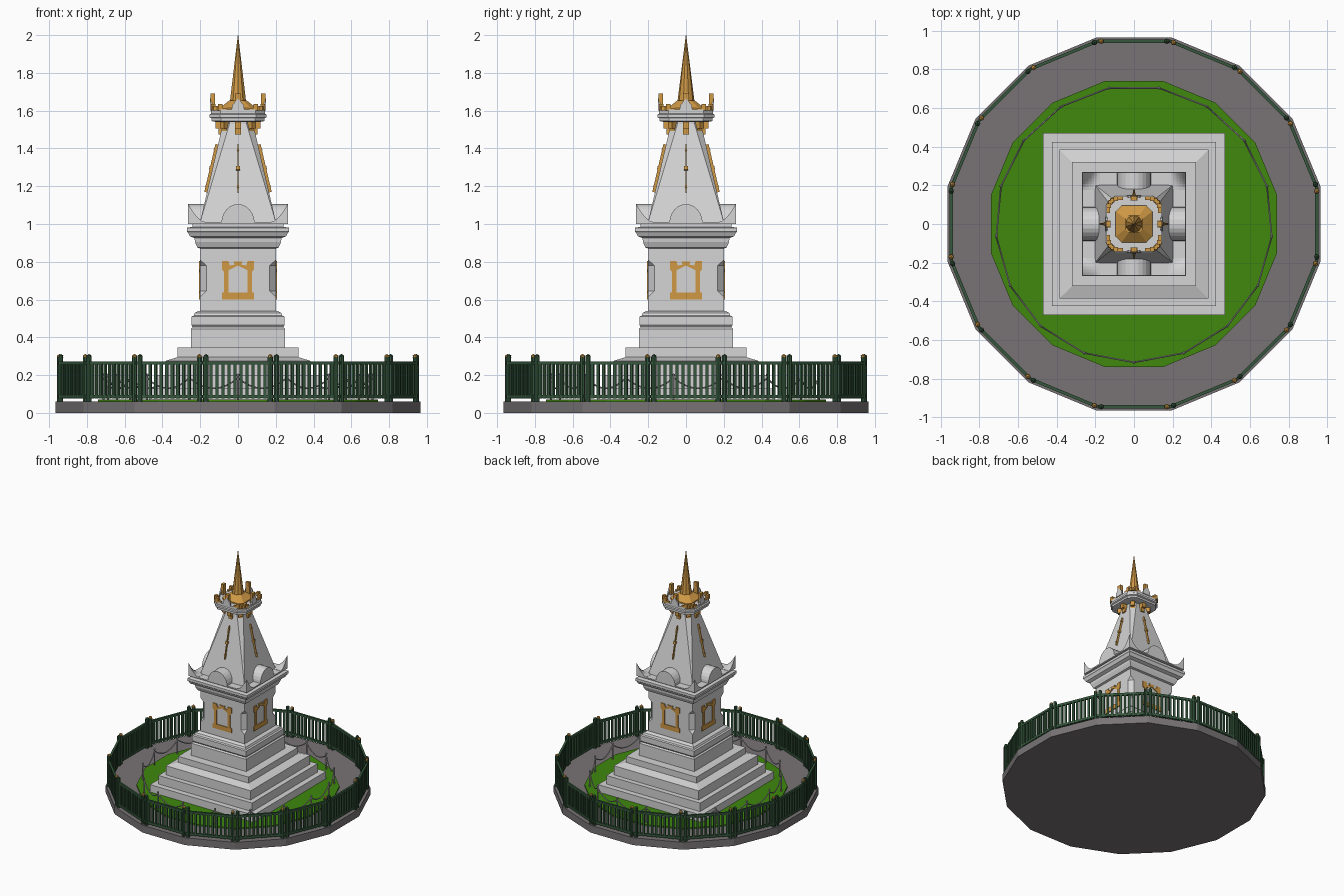
import bpy, bmesh, math
from mathutils import Matrix, Vector

if "Cube" in bpy.data.objects:
    bpy.data.objects.remove(bpy.data.objects["Cube"])

def material(name, rgb):
    m = bpy.data.materials.new(name)
    m.diffuse_color = (*rgb, 1)
    m.use_nodes = True
    m.node_tree.nodes["Principled BSDF"].inputs["Base Color"].default_value = m.diffuse_color
    return m

STONE = material("pale stone", (0.66, 0.66, 0.66))
GOLD = material("gold", (0.63, 0.32, 0.06))
PAVING = material("grey paving", (0.19, 0.175, 0.18))
GRASS = material("grass green", (0.05, 0.25, 0.004))
IRON = material("dark green iron", (0.035, 0.095, 0.045))
STEEL = material("chain grey", (0.45, 0.45, 0.45))

def finish(bm, name, mat, copies=1):
    """Repeat the geometry around z, tidy it and make the object."""
    src = bm.verts[:] + bm.edges[:] + bm.faces[:]
    for k in range(1, copies):
        d = bmesh.ops.duplicate(bm, geom=src)["geom"]
        bmesh.ops.rotate(bm, verts=[v for v in d if isinstance(v, bmesh.types.BMVert)],
                         matrix=Matrix.Rotation(2 * math.pi * k / copies, 3, 'Z'))
    bmesh.ops.remove_doubles(bm, verts=bm.verts[:], dist=1e-5)
    bmesh.ops.recalc_face_normals(bm, faces=bm.faces[:])
    me = bpy.data.meshes.new(name)
    bm.to_mesh(me)
    bm.free()
    me.materials.append(mat)
    ob = bpy.data.objects.new(name, me)
    bpy.context.collection.objects.link(ob)
    return ob

def box(bm, x0, x1, y0, y1, z0, z1):
    m = Matrix.Translation(((x0 + x1) / 2, (y0 + y1) / 2, (z0 + z1) / 2))
    bmesh.ops.create_cube(bm, size=1, matrix=m @ Matrix.Diagonal((x1 - x0, y1 - y0, z1 - z0, 1)))

def cone(bm, x, y, z0, z1, r0, r1, n, turn=0):
    m = Matrix.Translation((x, y, (z0 + z1) / 2)) @ Matrix.Rotation(turn, 4, 'Z')
    bmesh.ops.create_cone(bm, cap_ends=True, segments=n, radius1=r0, radius2=r1, depth=z1 - z0, matrix=m)

def loft(name, rings, mat):
    """Stack of squares with cut corners: (half width, corner cut, z)."""
    bm = bmesh.new()
    loops = []
    for h, c, z in rings:
        a = h - max(c, 1e-7)
        pts = [(h, -a), (h, a), (a, h), (-a, h), (-h, a), (-h, -a), (-a, -h), (a, -h)]
        loops.append([bm.verts.new((x, y, z)) for x, y in pts])
    for p, q in zip(loops, loops[1:]):
        for i in range(8):
            bm.faces.new((p[i], p[(i + 1) % 8], q[(i + 1) % 8], q[i]))
    bm.faces.new(loops[0])
    bm.faces.new(loops[-1])
    return finish(bm, name, mat)

def prism(bm, pts, y0, y1):
    """Outline in x and z, extruded along y."""
    f = bm.faces.new([bm.verts.new((x, y0, z)) for x, z in pts])
    e = bmesh.ops.extrude_face_region(bm, geom=[f])["geom"]
    bmesh.ops.translate(bm, verts=[v for v in e if isinstance(v, bmesh.types.BMVert)], vec=(0, y1 - y0, 0))

# ground: paved disc and lawn, both 16-sided
for name, r, z0, z1, mat in (("paved_base", 0.984, 0, 0.06, PAVING), ("lawn", 0.755, 0.055, 0.07, GRASS)):
    bm = bmesh.new()
    cone(bm, 0, 0, z0, z1, r, r, 16, math.pi / 16)
    finish(bm, name, mat)

# stepped plinth
loft("plinth_steps", [(h, 0, z) for h, z in (
    (.47, .06), (.47, .13), (.425, .13), (.425, .2), (.385, .2), (.385, .275), (.32, .295),
    (.32, .345), (.25, .345), (.25, .445), (.24, .455), (.247, .465), (.247, .51), (.235, .515),
    (.228, .53), (.21, .54))], STONE)

# shaft with stopped corner chamfers, then the cornice
loft("shaft", [(.2, 0, .54), (.2, 0, .615), (.2, .032, .645), (.2, .032, .78), (.2, 0, .81), (.2, 0, .875)], STONE)
loft("cornice", [(h, 0, z) for h, z in (
    (.2, .87), (.215, .875), (.228, .905), (.23, .925), (.255, .935), (.265, .955), (.27, .96),
    (.27, .98), (.24, .985), (.24, 1.0), (.265, 1.0), (.265, 1.01))], STONE)

# gold window frames: outer and inner outlines bridged
outer = [(.085, .6), (.085, .635), (.073, .64), (.073, .745), (.085, .76), (.085, .803), (.05, .803),
         (.045, .78), (.018, .785), (.025, .803), (0, .8)]
inner = [(.05, .637), (.05, .645), (.05, .66), (.05, .74), (.05, .75), (.05, .755), (.04, .76),
         (.035, .763), (.02, .77), (.01, .776), (0, .78)]
bm = bmesh.new()
for s in (1, -1):
    grid = [[[bm.verts.new((s * x, y, z)) for x, z in line] for line in (outer, inner)] for y in (-.207, -.195)]
    (of, jf), (ob, jb) = grid
    for i in range(10):
        for a, b in ((of, jf), (of, ob), (jf, jb)):
            bm.faces.new((a[i], a[i + 1], b[i + 1], b[i]))
box(bm, -.085, .085, -.207, -.195, .6, .637)
finish(bm, "window_frames", GOLD, 4)

# roof ornaments: half-round centres and curved corner horns
bm = bmesh.new()
prism(bm, [(.088 * math.cos(math.pi * i / 12), 1.005 + .1 * math.sin(math.pi * i / 12)) for i in range(13)], -.265, -.18)
finish(bm, "roof_arches", STONE, 4)
bm = bmesh.new()
n = 6
def horn_z(i, j):
    return 1.012 + .098 * ((1 - i / n) * (1 - j / n)) ** 1.7
v = [[bm.verts.new((.265 - .088 * i / n, -.265 + .088 * j / n, horn_z(i, j))) for j in range(n + 1)] for i in range(n + 1)]
faces = [bm.faces.new((v[i][j], v[i + 1][j], v[i + 1][j + 1], v[i][j + 1])) for i in range(n) for j in range(n)]
for g in bmesh.ops.extrude_face_region(bm, geom=faces)["geom"]:
    if isinstance(g, bmesh.types.BMVert):
        g.co.z = 1.0
finish(bm, "roof_horns", STONE, 4)

# tapering tower, square below and eight-sided above
loft("tower", [(.202, 0, 1.005), (.08, .035, 1.53), (.08, .035, 1.55)], STONE)

# gold strips with a knob on each tower face
bm = bmesh.new()
tilt = Matrix.Translation((0, -.141, 1.295)) @ Matrix.Rotation(-math.atan(.2324), 4, 'X')
for sx, sy, sz, dz in ((.006, .016, .26, 0), (.02, .022, .02, 0), (.012, .02, .012, .1), (.012, .02, .012, -.1)):
    bmesh.ops.create_cube(bm, size=1, matrix=tilt @ Matrix.Translation((0, 0, dz)) @ Matrix.Diagonal((sx, sy, sz, 1)))
finish(bm, "tower_strips", GOLD, 4)

# gold brackets beneath the crown platform
bm = bmesh.new()
for r in (-.083, -.1):
    box(bm, -.016, .016, r - .02, r + .02, 1.475 if r > -.09 else 1.505, 1.54)
finish(bm, "brackets", GOLD, 8)

# crown platform
loft("crown_platform", [(.115, .04, 1.54), (.14, .05, 1.545), (.14, .05, 1.56), (.15, .055, 1.565),
                        (.15, .055, 1.58), (.142, .05, 1.585), (.142, .05, 1.605), (.12, .04, 1.605)], STONE)

# white gables with gold fins behind, smaller gold scrolls on the corners
bm = bmesh.new()
prism(bm, [(-.035, 1.6), (.035, 1.6), (.03, 1.63), (0, 1.665), (-.03, 1.63)], -.148, -.138)
finish(bm, "crown_gables", STONE, 4)
bm = bmesh.new()
prism(bm, [(-.018, 1.6), (.018, 1.6), (.016, 1.69), (-.016, 1.69)], -.145, -.122)
for s in (-1, 1):
    box(bm, s * .075 - .018, s * .075 + .018, -.142, -.125, 1.6, 1.615)
    box(bm, s * .095 - .012, s * .095 + .012, -.142, -.118, 1.6, 1.635)
    cone(bm, s * .112, -.122, 1.6, 1.625, .015, .012, 6)
finish(bm, "crown_scrolls", GOLD, 4)

# gold cap and spire
loft("spire_cap", [(.095, .03, 1.6), (.095, .03, 1.615), (.045, .018, 1.655)], GOLD)
bm = bmesh.new()
cone(bm, 0, 0, 1.64, 2.0, .046, .001, 10)
finish(bm, "spire", GOLD)

# railing: one panel repeated on the sixteen sides
bm = bmesh.new()
for z in (.078, .255):
    box(bm, -.188, .188, -.953, -.937, z, z + .018)
for i in range(10):
    x = -.144 + .032 * i
    box(bm, x - .008, x + .008, -.951, -.939, .075, .27)
for s in (-1, 1):
    cone(bm, s * .17, -.945, .06, .295, .014, .014, 8)
bmesh.ops.create_icosphere(bm, subdivisions=1, radius=.015, matrix=Matrix.Translation((-.17, -.945, .297)))
finish(bm, "railing", IRON, 16)
bm = bmesh.new()
bmesh.ops.create_icosphere(bm, subdivisions=1, radius=.015, matrix=Matrix.Translation((.17, -.945, .297)))
finish(bm, "railing_finials", GOLD, 16)

# seventeen slim posts with a sagging chain between each pair
bm = bmesh.new()
R, step = .715, 2 * math.pi / 17
cone(bm, 0, -R, .065, .2, .006, .006, 6)
bmesh.ops.create_icosphere(bm, subdivisions=1, radius=.009, matrix=Matrix.Translation((0, -R, .2)))
a, b = Vector((0, -R, .185)), Vector((R * math.sin(step), -R * math.cos(step), .185))
pts = [a.lerp(b, t / 8) - Vector((0, 0, .055 * (1 - (t / 4 - 1) ** 2))) for t in range(9)]
for p, q in zip(pts, pts[1:]):
    d = q - p
    m = Matrix.Translation((p + q) / 2) @ d.to_track_quat('Z', 'Y').to_matrix().to_4x4()
    bmesh.ops.create_cone(bm, cap_ends=True, segments=5, radius1=.0045, radius2=.0045, depth=d.length, matrix=m)
finish(bm, "chain_posts", STEEL, 17)
